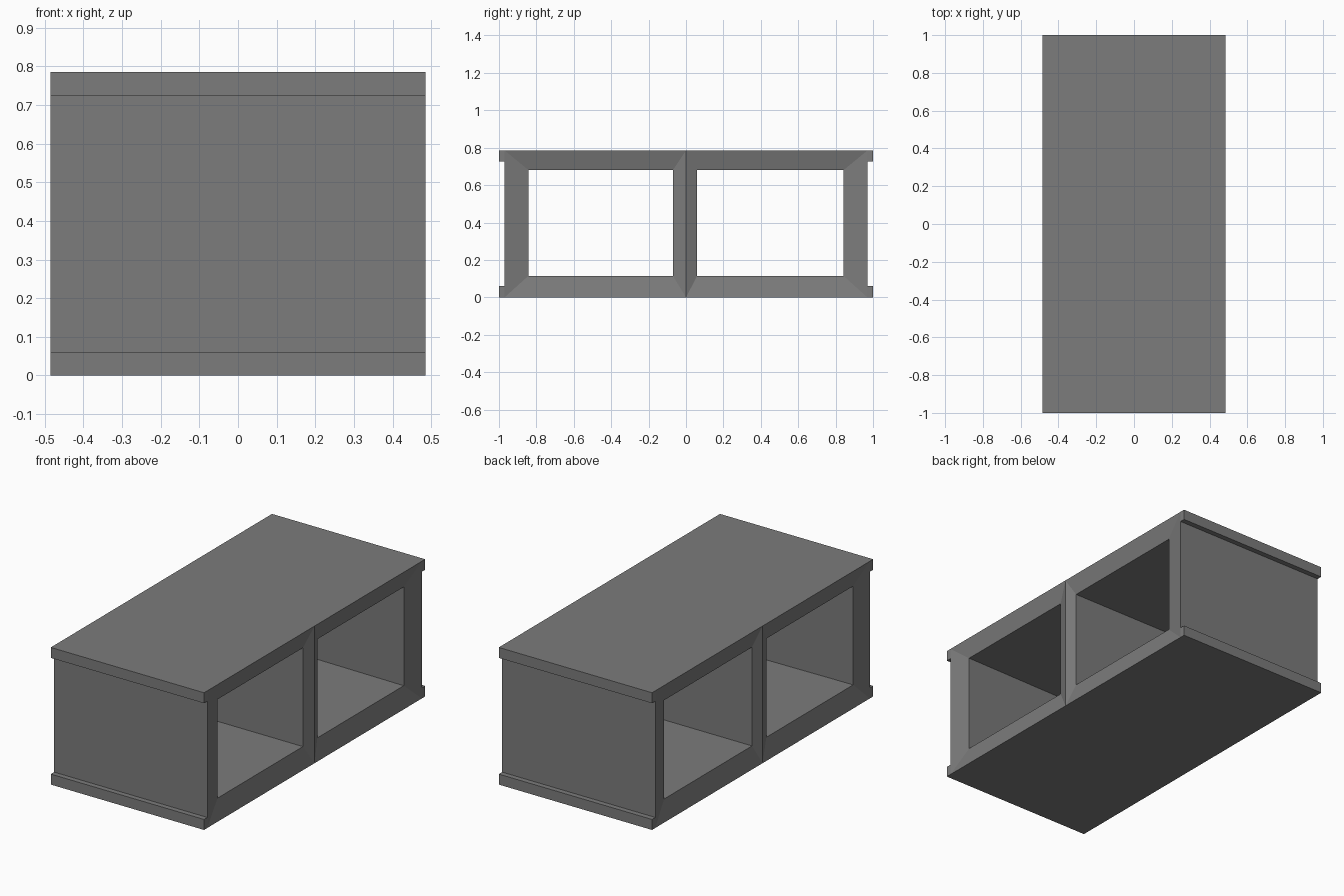
import bpy, bmesh

if "Cube" in bpy.data.objects:
    bpy.data.objects.remove(bpy.data.objects["Cube"])

W, H, L = 0.485, 0.785, 1.0       # half width, height, half length
WALL, LIP = 0.97, 0.06            # end wall plane, lip height
DEPTH = 0.025                     # how far the frame slopes inward
Z0, Z1 = 0.115, 0.68              # opening bottom and top

grey = bpy.data.materials.new("dark grey")
grey.diffuse_color = (0.2, 0.2, 0.2, 1)
grey.use_nodes = True
grey.node_tree.nodes["Principled BSDF"].inputs["Base Color"].default_value = grey.diffuse_color

bm = bmesh.new()


def face(pts):
    bm.faces.new([bm.verts.new(p) for p in pts])


# Outer skin: I-shaped section swept along x
half = [(0, 0), (WALL, 0), (L, 0), (L, LIP), (WALL, LIP),
        (WALL, H - LIP), (L, H - LIP), (L, H), (WALL, H), (0, H)]
for m in (-1, 1):
    for (y0, z0), (y1, z1) in zip(half, half[1:]):
        face([(-W, m * y0, z0), (W, m * y0, z0), (W, m * y1, z1), (-W, m * y1, z1)])

for m, inner in ((-1, 0.07), (1, 0.06)):
    rings = {}
    for s in (-1, 1):
        x, xi = s * W, s * (W - DEPTH)
        outer_y = 0.842 if s > 0 else 0.855
        # Flat ends of the lips
        for z0, z1 in ((0, LIP), (H - LIP, H)):
            face([(x, m * WALL, z0), (x, m * L, z0), (x, m * L, z1), (x, m * WALL, z1)])
        # Mitred frame sloping in towards the opening
        a = [(x, 0, 0), (x, m * WALL, 0), (x, m * WALL, H), (x, 0, H)]
        b = [(xi, m * inner, Z0), (xi, m * outer_y, Z0),
             (xi, m * outer_y, Z1), (xi, m * inner, Z1)]
        for i in range(4):
            j = (i + 1) % 4
            extra = [(x, m * WALL, LIP), (x, m * WALL, H - LIP)] if i == 1 else []
            face([a[i]] + extra + [a[j], b[j], b[i]])
        rings[s] = b
    # Through tunnel
    for i in range(4):
        j = (i + 1) % 4
        face([rings[-1][i], rings[-1][j], rings[1][j], rings[1][i]])

bmesh.ops.remove_doubles(bm, verts=bm.verts, dist=1e-5)
bmesh.ops.recalc_face_normals(bm, faces=bm.faces)

mesh = bpy.data.meshes.new("double_open_block")
bm.to_mesh(mesh)
bm.free()
mesh.materials.append(grey)
block = bpy.data.objects.new("double_open_block", mesh)
bpy.context.collection.objects.link(block)
